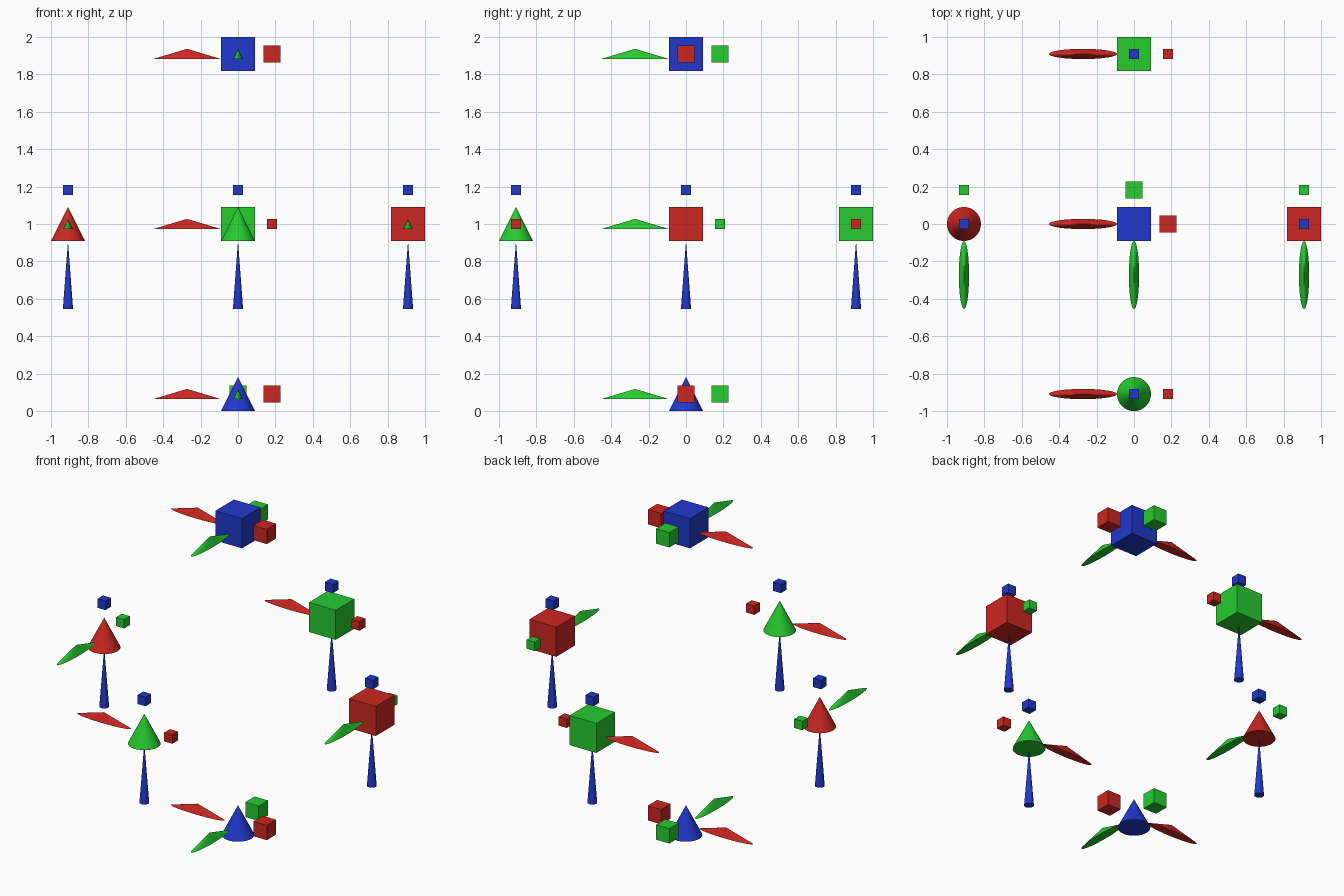
import bpy
from mathutils import Vector

if "Cube" in bpy.data.objects:
    bpy.data.objects.remove(bpy.data.objects["Cube"])

U = 2 / 11                      # size of one large shape
CENTRE = Vector((0, 0, 1))
NAMES = ("x", "y", "z")
COLORS = ((0.6, 0.02, 0.015, 1), (0.02, 0.6, 0.03, 1), (0.015, 0.04, 0.6, 1))

mats = []
for n, c in zip(("red", "green", "blue"), COLORS):
    m = bpy.data.materials.new(n)
    m.diffuse_color = c
    m.use_nodes = True
    m.node_tree.nodes["Principled BSDF"].inputs["Base Color"].default_value = m.diffuse_color
    mats.append(m)


def axis_vec(axis, value):
    v = Vector((0, 0, 0))
    v[axis] = value
    return v


def cube(name, loc, size, axis):
    bpy.ops.mesh.primitive_cube_add(size=size, location=loc)
    finish(name, axis)


def cone(name, loc, scale, axis):
    # upright cone, stretched along one axis through its scale
    bpy.ops.mesh.primitive_cone_add(vertices=32, radius1=U / 2, depth=U, location=loc)
    bpy.context.object.scale = scale
    finish(name, axis)


def finish(name, axis):
    ob = bpy.context.object
    ob.name = name
    ob.data.materials.append(mats[axis])


for axis in range(3):
    for sign in (1, -1):
        hub = CENTRE + axis_vec(axis, sign * 5 * U)
        label = NAMES[axis] + ("_plus" if sign > 0 else "_minus")

        # main shape: cube on the positive end, cone on the negative end
        if sign > 0:
            cube(label + "_main_cube", hub, U, axis)
        else:
            cone(label + "_main_cone", hub, (1, 1, 1), axis)

        # satellites along the other two axes
        small = 0.5 if axis == 2 else 0.3
        for other in range(3):
            if other == axis:
                continue
            tag = label + "_" + NAMES[other]
            cube(tag + "_small_cube", hub + axis_vec(other, U), U * small, other)
            stretch = Vector((0.3, 0.3, 0.3))
            stretch[other] = 2
            cone(tag + "_stretched_cone", hub + axis_vec(other, -1.5 * U), stretch, other)
